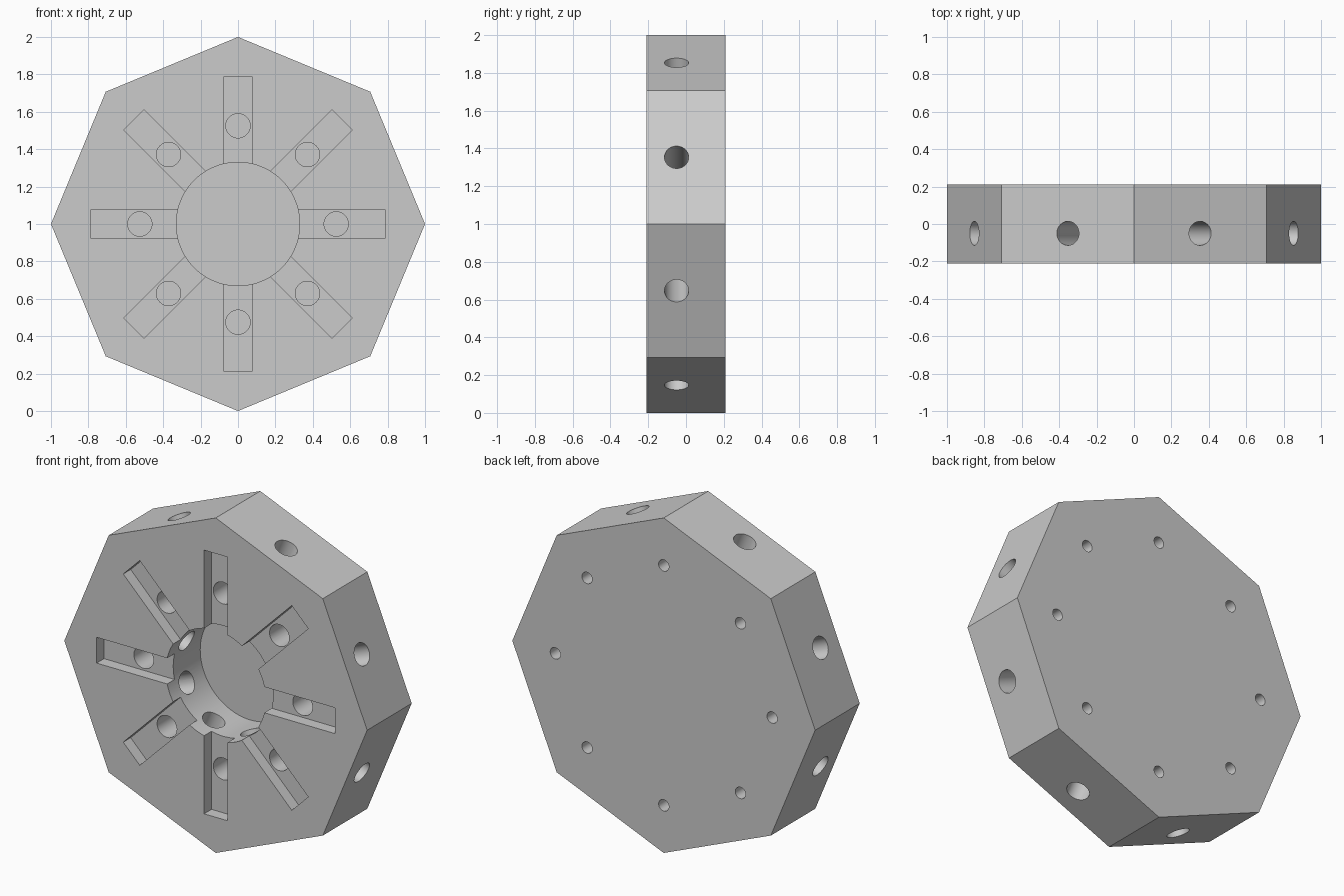
import bpy, bmesh
from math import pi, radians
from mathutils import Matrix, Vector

cube = bpy.data.objects.get("Cube")
if cube:
    bpy.data.objects.remove(cube, do_unlink=True)

CENTRE = Matrix.Translation((0, 0, 1))
FRONT, BACK = -0.21, 0.21
BORE_FLOOR = 0.115
SLOT_FLOOR = -0.14
OUTSIDE = 0.1           # how far cutters reach past the surface

grey = bpy.data.materials.new("plain grey")
grey.use_nodes = True
colour = (0.6, 0.6, 0.6, 1)
grey.diffuse_color = colour
grey.node_tree.nodes["Principled BSDF"].inputs["Base Color"].default_value = colour


def spun(angle):
    """Local x points outward at this angle, local y runs front to back."""
    return CENTRE @ Matrix.Rotation(-radians(angle), 4, 'Y')


def add_cylinder(bm, start, end, radius, frame, sides=48):
    start, end = Vector(start), Vector(end)
    axis = end - start
    turn = axis.to_track_quat('Z', 'Y').to_matrix().to_4x4()
    bmesh.ops.create_cone(
        bm, cap_ends=True, segments=sides, radius1=radius, radius2=radius,
        depth=axis.length,
        matrix=frame @ Matrix.Translation((start + end) / 2) @ turn)


def add_box(bm, low, high, frame):
    low, high = Vector(low), Vector(high)
    size = Matrix.Diagonal((*(high - low), 1))
    bmesh.ops.create_cube(
        bm, size=1, matrix=frame @ Matrix.Translation((low + high) / 2) @ size)


def make_object(name, bm):
    bmesh.ops.recalc_face_normals(bm, faces=bm.faces)
    mesh = bpy.data.meshes.new(name)
    bm.to_mesh(mesh)
    bm.free()
    mesh.materials.append(grey)
    obj = bpy.data.objects.new(name, mesh)
    bpy.context.collection.objects.link(obj)
    return obj


# Octagonal body with a corner pointing straight up
bm = bmesh.new()
rim = [bm.verts.new(spun(45 * i) @ Vector((1, FRONT, 0))) for i in range(8)]
face = bm.faces.new(rim)
back = bmesh.ops.extrude_face_region(bm, geom=[face])["geom"]
bmesh.ops.translate(bm, vec=(0, BACK - FRONT, 0),
                    verts=[v for v in back if isinstance(v, bmesh.types.BMVert)])
body = make_object("octagonal_body", bm)

cutters = []

# Central blind bore
bm = bmesh.new()
add_cylinder(bm, (0, FRONT - OUTSIDE, 0), (0, BORE_FLOOR, 0), 0.33, CENTRE, 96)
cutters.append(make_object("bore_cutter", bm))

# Shallow slots, holes in the slots, back holes and side holes
slots, slot_holes, back_holes, side_holes = [bmesh.new() for _ in range(4)]
for i in range(8):
    on_corner, on_side = spun(45 * i), spun(45 * i + 22.5)
    add_box(slots, (0.22, FRONT - OUTSIDE, -0.077), (0.787, SLOT_FLOOR, 0.077), on_corner)
    add_cylinder(slot_holes, (0.525, FRONT - OUTSIDE, 0), (0.525, BORE_FLOOR, 0),
                 0.065, on_corner)
    add_cylinder(back_holes, (0.716, BACK - 0.2, 0), (0.716, BACK + OUTSIDE, 0),
                 0.034, on_corner, 32)
    add_cylinder(side_holes, (0.2, -0.05, 0), (1.1, -0.05, 0), 0.064, on_side)
cutters += [make_object("slot_cutter", slots),
            make_object("slot_hole_cutter", slot_holes),
            make_object("back_hole_cutter", back_holes),
            make_object("side_hole_cutter", side_holes)]

# Carve the body, then discard the cutters
bpy.context.view_layer.objects.active = body
for cutter in cutters:
    cutter.hide_render = True
    mod = body.modifiers.new(cutter.name, 'BOOLEAN')
    mod.operation = 'DIFFERENCE'
    mod.solver = 'EXACT'
    mod.object = cutter
    bpy.ops.object.modifier_apply(modifier=mod.name)
    bpy.data.objects.remove(cutter, do_unlink=True)

# Smooth the round walls and keep the edges crisp
bpy.ops.object.select_all(action='DESELECT')
body.select_set(True)
bpy.ops.object.shade_smooth_by_angle(angle=pi / 6)
